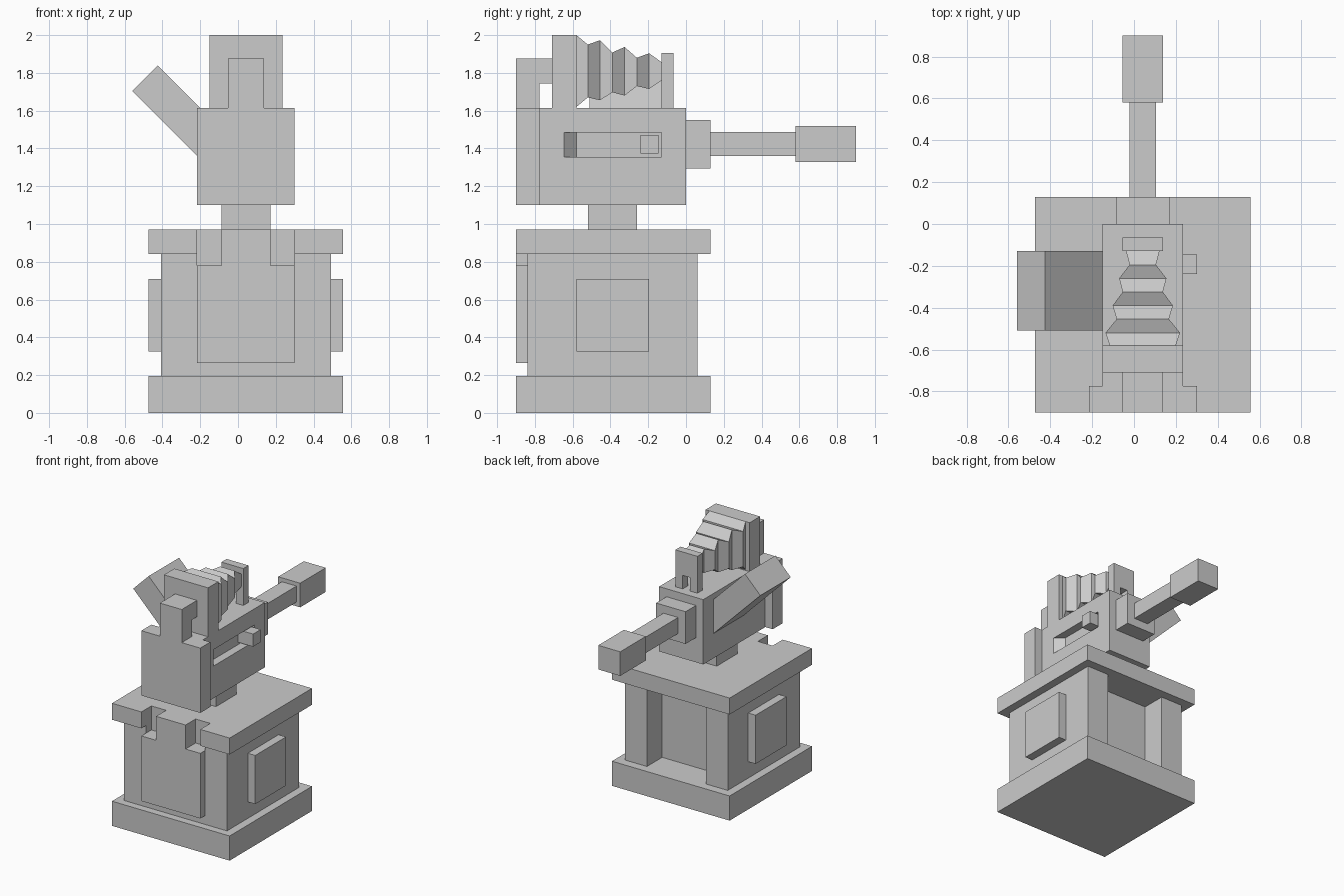
import bpy
import bmesh

if "Cube" in bpy.data.objects:
    bpy.data.objects.remove(bpy.data.objects["Cube"], do_unlink=True)

MID = 0.042  # centre line of the turret in x

grey = bpy.data.materials.new("plain_grey")
grey.use_nodes = True
grey.diffuse_color = (0.6, 0.6, 0.6, 1)
grey.node_tree.nodes["Principled BSDF"].inputs["Base Color"].default_value = grey.diffuse_color


def loft(name, rings):
    """Skin a row of matching point rings and cap both ends."""
    bm = bmesh.new()
    rows = [[bm.verts.new(p) for p in ring] for ring in rings]
    for a, b in zip(rows, rows[1:]):
        for i in range(len(a)):
            j = (i + 1) % len(a)
            bm.faces.new((a[i], a[j], b[j], b[i]))
    bm.faces.new(rows[0])
    bm.faces.new(rows[-1])
    bmesh.ops.recalc_face_normals(bm, faces=bm.faces)
    mesh = bpy.data.meshes.new(name)
    bm.to_mesh(mesh)
    bm.free()
    mesh.materials.append(grey)
    obj = bpy.data.objects.new(name, mesh)
    bpy.context.scene.collection.objects.link(obj)
    return obj


def box(name, x, y, z):
    return loft(name, [[(x[0], y[0], h), (x[1], y[0], h), (x[1], y[1], h), (x[0], y[1], h)] for h in z])


def centred(name, half, y, z):
    return box(name, (MID - half, MID + half), y, z)


def cut(cutter, *targets):
    """Subtract the cutter from each target, then discard it."""
    cutter.hide_render = True
    for obj in targets:
        mod = obj.modifiers.new("cut", "BOOLEAN")
        mod.operation = "DIFFERENCE"
        mod.solver = "EXACT"
        mod.object = cutter
        bpy.context.view_layer.objects.active = obj
        bpy.ops.object.modifier_apply(modifier=mod.name)
    bpy.data.objects.remove(cutter, do_unlink=True)


# Pedestal
SLAB_Y = (-0.9, 0.13)
centred("base_slab", 0.515, SLAB_Y, (0, 0.195))
body = centred("pedestal_body", 0.45, (-0.84, 0.06), (0.195, 0.84))
top_slab = centred("top_slab", 0.515, SLAB_Y, (0.84, 0.97))
panel = centred("front_panel", 0.258, (-0.9, -0.84), (0.265, 0.84))
cut(centred("back_recess", 0.258, (-0.13, 0.2), (0.1, 0.9)), body)
for side, label in ((1, "left"), (-1, "right")):
    x = sorted((MID + side * 0.45, MID + side * 0.515))
    box(label + "_side_panel", x, (-0.58, -0.195), (0.325, 0.71))
    # Notches through the front lip, one either side of the middle tab
    x = sorted((MID + side * 0.129, MID + side * 0.2581))
    cut(box(label + "_notch", x, (-1, -0.775), (0.78, 1.1)), top_slab, panel, body)

# Turret head
centred("neck", 0.129, (-0.52, -0.26), (0.97, 1.1))
HEAD_Z = (1.1, 1.613)
centred("head_front_plate", 0.258, (-0.9, -0.775), HEAD_Z)
head = centred("head", 0.193, (-0.775, 0), HEAD_Z)
# Side slot with one slanted end
slot = [(0.17, -0.58), (0.17, -0.13), (0.3, -0.13), (0.3, -0.71)]
cut(loft("slot_cutter", [[(x, y, h) for x, y in slot] for h in (1.355, 1.485)]), head)
box("slot_handle", (0.17, 0.3), (-0.24, -0.145), (1.372, 1.472))

# Front sight with a rear hook
hook = [(-0.9, 1.613), (-0.775, 1.613), (-0.775, 1.745), (-0.71, 1.745), (-0.71, 1.875), (-0.9, 1.875)]
loft("front_hook", [[(MID + s, y, z) for y, z in hook] for s in (-0.096, 0.096)])

# Bellows tapering from the tall block to the rear fin
centred("bellows_block", 0.193, (-0.71, -0.58), (1.613, 2.0))
bellows = [
    (-0.58, 0.158, 1.62, 2.0), (-0.52, 0.178, 1.67, 1.95),
    (-0.455, 0.125, 1.655, 1.973), (-0.39, 0.144, 1.697, 1.908),
    (-0.325, 0.096, 1.68, 1.937), (-0.26, 0.113, 1.73, 1.88),
    (-0.195, 0.063, 1.715, 1.904), (-0.13, 0.08, 1.76, 1.857),
]
loft("bellows", [[(MID - w, y, a), (MID + w, y, a), (MID + w, y, b), (MID - w, y, b)]
                 for y, w, a, b in bellows])
fin = [(-0.096, 1.613), (-0.032, 1.613), (-0.032, 1.72), (0.032, 1.72),
       (0.032, 1.613), (0.096, 1.613), (0.096, 1.905), (-0.096, 1.905)]
loft("rear_fin", [[(MID + x, y, z) for x, z in fin] for y in (-0.13, -0.065)])

# Barrel
centred("barrel_collar", 0.129, (0, 0.13), (1.295, 1.55))
centred("barrel", 0.064, (0.13, 0.58), (1.36, 1.487))
centred("muzzle", 0.096, (0.58, 0.9), (1.327, 1.518))

# Slanted side plate
plate = [(-0.56, 1.705), (-0.425, 1.84), (-0.151, 1.566), (-0.151, 1.296)]
loft("side_plate", [[(x, y, z) for x, z in plate] for y in (-0.51, -0.13)])
